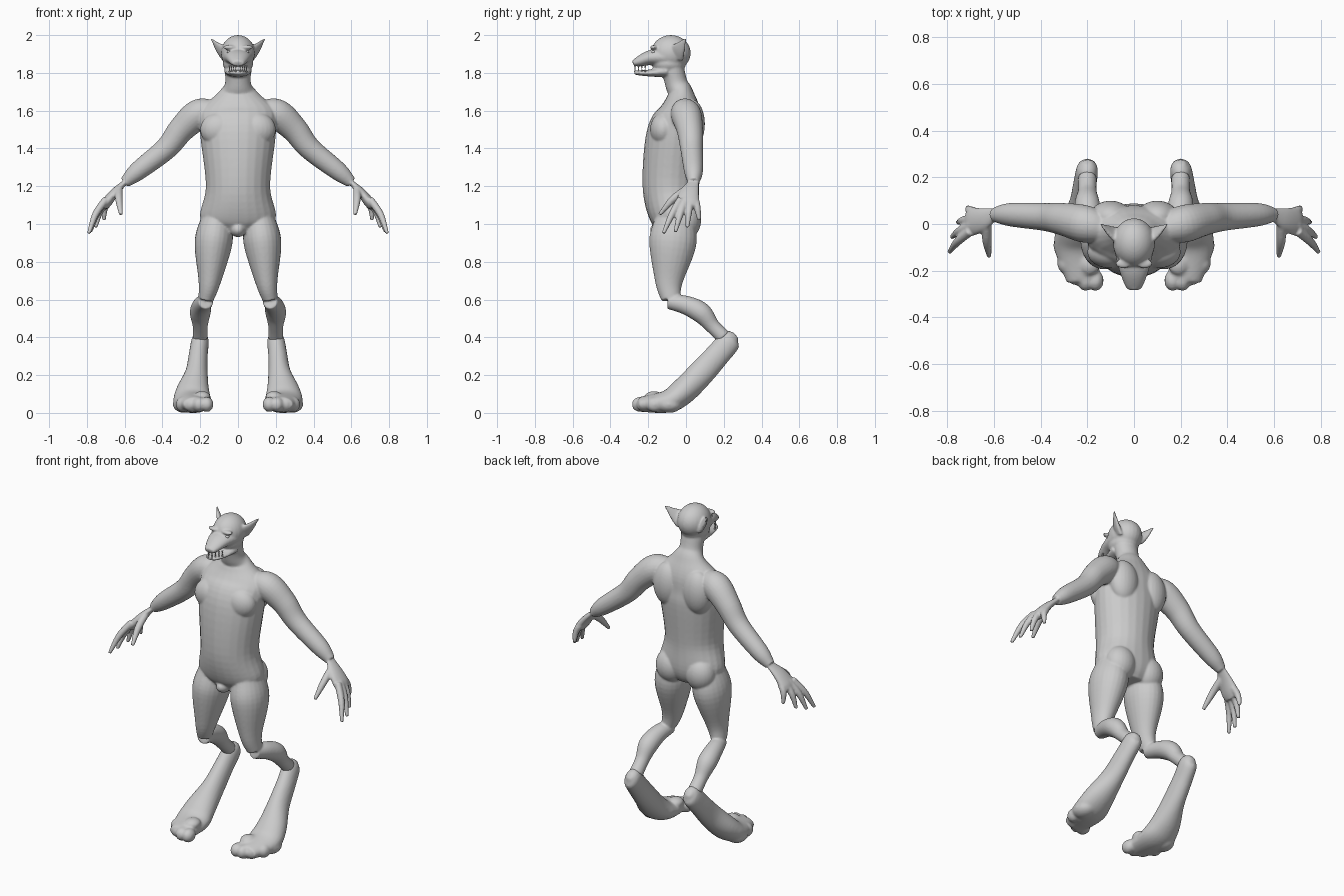
import bpy, bmesh, math
from mathutils import Vector, Matrix

default = bpy.data.objects.get("Cube")
if default:
    bpy.data.objects.remove(default)

ACROSS = Vector((1, 0, 0))
ALONG = Vector((0, 1, 0))
SIDES = 24
STEPS = 6

grey = bpy.data.materials.new("clay grey")
grey.use_nodes = True
colour = (.6, .6, .6, 1)
grey.diffuse_color = colour
grey.node_tree.nodes["Principled BSDF"].inputs["Base Color"].default_value = colour


def spline(rows):
    """Smooth curve through rows of position, width and depth."""
    rows = [Vector(row) for row in rows]
    rows = [2 * rows[0] - rows[1]] + rows + [2 * rows[-1] - rows[-2]]
    curve = []
    for before, start, end, after in zip(rows, rows[1:], rows[2:], rows[3:]):
        leave, arrive = (end - before) / 2, (after - start) / 2
        for step in range(STEPS):
            t = step / STEPS
            ease = t * t * (3 - 2 * t)
            curve.append(start.lerp(end, ease) + leave * t * (1 - t) ** 2
                         - arrive * t * t * (1 - t))
    return curve + [rows[-2]]


def loft(bm, rows, side=ACROSS, flat=1, both=True):
    """Closed tube of oval rings; rows without a depth use width times flat."""
    rows = [row if len(row) == 5 else (*row, row[-1] * flat) for row in rows]
    curve = spline(rows)
    for mirror in (1, -1) if both else (1,):
        rings = []
        for i, point in enumerate(curve):
            ahead = curve[min(i + 1, len(curve) - 1)] - curve[max(i - 1, 0)]
            ahead = Vector(ahead[:3]).normalized()
            u = (side - ahead * side.dot(ahead)).normalized()
            v = ahead.cross(u)
            ring = []
            for k in range(SIDES):
                angle = math.tau * k / SIDES
                spot = (Vector(point[:3]) + u * point[3] * math.cos(angle)
                        + v * point[4] * math.sin(angle))
                ring.append(bm.verts.new((spot.x * mirror, spot.y, spot.z)))
            rings.append(ring)
        bm.faces.new(rings[0][::-1])
        bm.faces.new(rings[-1])
        for low, high in zip(rings, rings[1:]):
            for k in range(SIDES):
                bm.faces.new((low[k - 1], low[k], high[k], high[k - 1]))


def ball(bm, centre, radii, both=True):
    for mirror in (1, -1) if both else (1,):
        place = Matrix.Translation((centre[0] * mirror, centre[1], centre[2]))
        bmesh.ops.create_uvsphere(bm, u_segments=SIDES, v_segments=SIDES, radius=1,
                                  matrix=place @ Matrix.Diagonal((*radii, 1)))


def finish(bm, name, voxel=0):
    """Make the object; a voxel size fuses its overlapping pieces into one skin."""
    bmesh.ops.recalc_face_normals(bm, faces=bm.faces[:])
    for face in bm.faces:
        face.smooth = True
    mesh = bpy.data.meshes.new(name)
    bm.to_mesh(mesh)
    bm.free()
    mesh.materials.append(grey)
    thing = bpy.data.objects.new(name, mesh)
    bpy.context.collection.objects.link(thing)
    if voxel:
        fuse = thing.modifiers.new("fuse", "REMESH")
        fuse.mode = "VOXEL"
        fuse.voxel_size = voxel
        fuse.use_smooth_shade = True
        soften = thing.modifiers.new("soften", "SMOOTH")
        soften.factor = .5
        soften.iterations = 5


# Torso and neck
skin = bmesh.new()
trunk = [(-.06, .95, .1, .09), (-.06, 1.03, .2, .13), (-.08, 1.2, .17, .15),
         (-.06, 1.47, .2, .15), (-.03, 1.6, .2, .11), (-.03, 1.69, .11, .07),
         (-.05, 1.74, .07, .06), (-.07, 1.82, .07, .06)]
loft(skin, [(0, *row) for row in trunk], both=False)

# Chest, shoulder blades, buttocks and groin
ball(skin, (.1, -.12, 1.5), (.1, .07, .09))
ball(skin, (.1, .03, 1.53), (.09, .07, .13))
ball(skin, (.1, 0, 1.02), (.09, .08, .1))
ball(skin, (0, -.13, .97), (.04, .06, .04), both=False)

# Arms and palms
wrist = (.6, .04, 1.22, .03)
loft(skin, [(.13, -.02, 1.6, .06), (.21, 0, 1.58, .08), (.3, .02, 1.5, .07),
            (.38, .03, 1.4, .06), (.53, .04, 1.28, .05), wrist], side=ALONG)
loft(skin, [wrist, (.65, .02, 1.17, .05), (.69, .01, 1.12, .06), (.71, .01, 1.09, .05)],
     side=ALONG, flat=.45)

# Fingers fan out from the knuckles, the outer ones shorter
for finger in range(4):
    fan = finger / 3
    knuckle = Vector((.7 - .02 * fan, .08 * fan - .03, 1.13))
    tip = Vector((.79 - .08 * fan ** 2, .19 * fan - .12, .95 + .07 * fan ** 2))
    joint = knuckle.lerp(tip, .5) + Vector((.01, 0, .01))
    loft(skin, [(*knuckle, .02), (*joint, .018), (*tip, .01)], side=ALONG)
# Thumb
loft(skin, [(.63, .01, 1.19, .02), (.63, -.07, 1.13, .02), (.62, -.14, 1.05, .01)])

# Thighs and shins
loft(skin, [(.11, -.06, 1.04, .08), (.13, -.07, .9, .1), (.15, -.09, .7, .06),
            (.17, -.08, .6, .04)], flat=1.25)
loft(skin, [(.17, -.09, .59, .04), (.19, 0, .57, .05), (.2, .08, .53, .055),
            (.2, .14, .46, .04), (.2, .2, .4, .04)])

# Skull, cheeks and nose
ball(skin, (0, -.08, 1.905), (.09, .105, .095), both=False)
ball(skin, (0, -.09, 1.85), (.08, .09, .06), both=False)
ball(skin, (0, -.27, 1.86), (.02, .015, .015), both=False)

# Upper and lower jaw
upper = [(-.11, 1.885, .085, .055), (-.19, 1.88, .066, .04), (-.25, 1.86, .045, .027),
         (-.28, 1.85, .03, .014)]
lower = [(-.1, 1.81, .075, .035), (-.18, 1.8, .06, .02), (-.25, 1.8, .043, .013),
         (-.274, 1.804, .025, .01)]
for jaw in (upper, lower):
    loft(skin, [(0, *row) for row in jaw], both=False)

# Brows and pointed ears
ball(skin, (.045, -.17, 1.935), (.035, .02, .012))
loft(skin, [(.065, -.055, 1.9, .055), (.1, -.035, 1.93, .036), (.145, 0, 1.985, .005)],
     side=Vector((0, -.6, .8)), flat=.4)
finish(skin, "body", voxel=.006)

# Eyes
eyes = bmesh.new()
ball(eyes, (.045, -.172, 1.91), (.014, .012, .01))
finish(eyes, "eyes")

# Teeth follow both jaws
teeth = bmesh.new()
for tooth in range(4):
    x, y = .012 + .011 * tooth, .018 * tooth - .27
    for root, point in ((1.84, 1.82), (1.806, 1.824)):
        loft(teeth, [(x, y, root, .005), (x, y, point, .001)])
finish(teeth, "teeth")

# Long feet with raised heels
feet = bmesh.new()
loft(feet, [(.2, .265, .41, .02, .02), (.2, .235, .385, .045, .06), (.21, .17, .31, .05, .065),
            (.22, .08, .21, .06, .07), (.24, -.02, .11, .09, .07), (.24, -.1, .06, .1, .06),
            (.22, -.24, .045, .07, .04)])

# Toes curve back towards the outside of the foot
for toe in range(4):
    ball(feet, (.165 + .043 * toe, .025 * (toe - .5) ** 2 / 2 - .245, .045), (.035, .045, .04))
ball(feet, (.19, -.17, .085), (.045, .05, .03))
ball(feet, (.285, -.09, .045), (.06, .07, .045))
for vert in feet.verts:
    vert.co.z = max(vert.co.z, 0)
finish(feet, "feet", voxel=.008)
